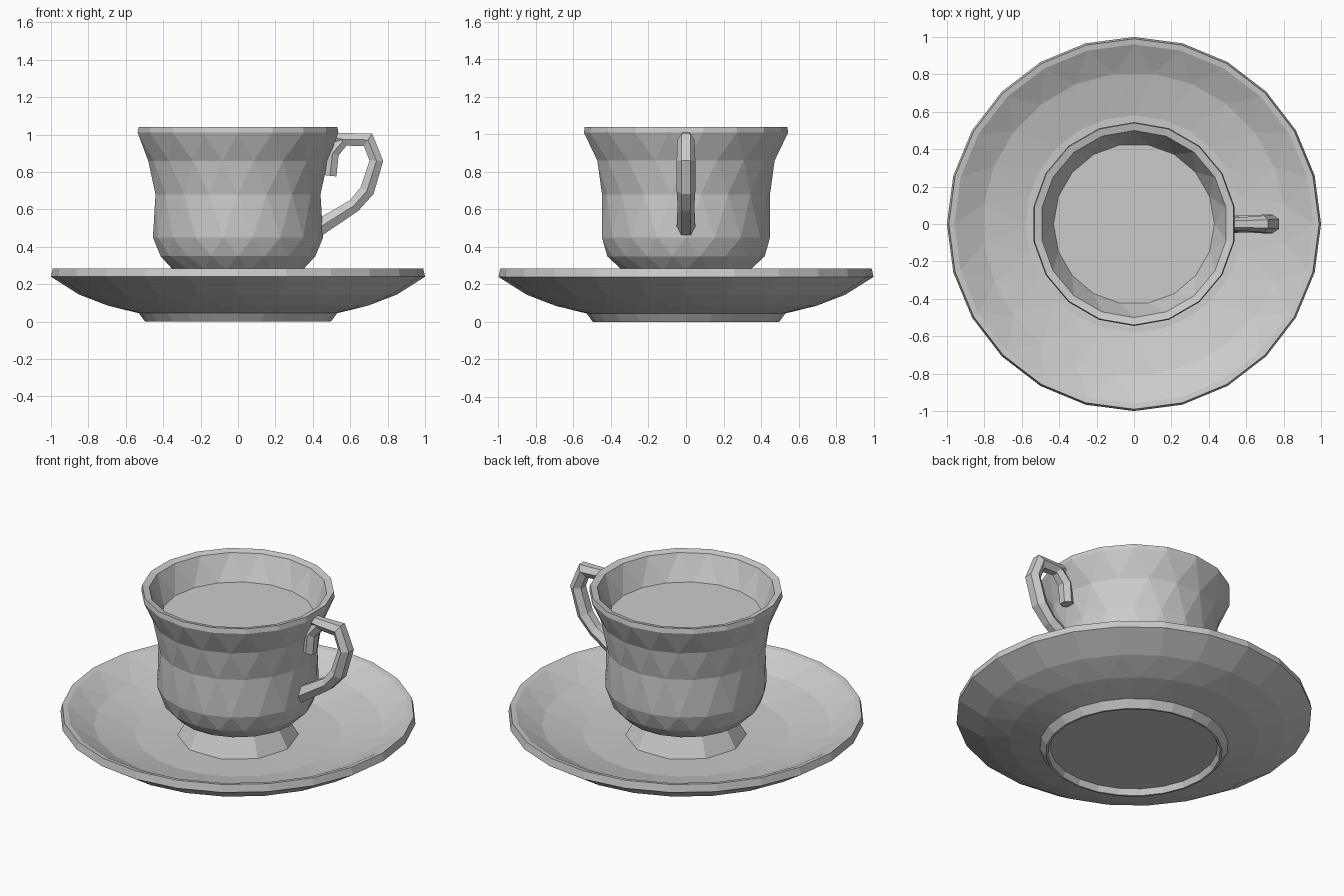
import bpy, bmesh, math
from mathutils import Vector

if "Cube" in bpy.data.objects:
    bpy.data.objects.remove(bpy.data.objects["Cube"])


def finish(name, bm):
    bmesh.ops.recalc_face_normals(bm, faces=bm.faces)
    mesh = bpy.data.meshes.new(name)
    bm.to_mesh(mesh)
    bm.free()
    obj = bpy.data.objects.new(name, mesh)
    bpy.context.collection.objects.link(obj)
    return obj


def lathe(name, profile, sides, stagger=()):
    """Faceted lathe; rings listed in stagger are turned by half a step."""
    bm = bmesh.new()
    rings = []
    for i, (r, z) in enumerate(profile):
        off = 0.5 if i in stagger else 0.0
        rings.append([bm.verts.new((r * math.cos(2 * math.pi * (k + off) / sides),
                                    r * math.sin(2 * math.pi * (k + off) / sides), z))
                      for k in range(sides)])
    for i in range(len(rings) - 1):
        a, b = rings[i], rings[i + 1]
        sa, sb = i in stagger, (i + 1) in stagger
        for k in range(sides):
            n = (k + 1) % sides
            if sa == sb:
                bm.faces.new((a[k], a[n], b[n], b[k]))
            elif sb:
                bm.faces.new((a[k], a[n], b[k]))
                bm.faces.new((a[n], b[n], b[k]))
            else:
                bm.faces.new((a[k], b[n], b[k]))
                bm.faces.new((a[k], a[n], b[n]))
    bm.faces.new(rings[0])
    bm.faces.new(rings[-1])
    return finish(name, bm)


def sweep(name, path, sides=6):
    """Tube along an xz path of (x, z, half thickness, half width)."""
    bm = bmesh.new()
    rings = []
    for i, (x, z, t, w) in enumerate(path):
        p, q = path[max(i - 1, 0)], path[min(i + 1, len(path) - 1)]
        d = Vector((q[0] - p[0], 0, q[1] - p[1])).normalized()
        normal = Vector((-d.z, 0, d.x))
        ring = []
        for k in range(sides):
            a = 2 * math.pi * k / sides
            v = Vector((x, 0, z)) + normal * (t * math.sin(a))
            v.y = w * math.cos(a)
            ring.append(bm.verts.new(v))
        rings.append(ring)
    for a, b in zip(rings, rings[1:]):
        for k in range(sides):
            n = (k + 1) % sides
            bm.faces.new((a[k], a[n], b[n], b[k]))
    bm.faces.new(rings[0])
    bm.faces.new(rings[-1])
    return finish(name, bm)


# saucer with recessed foot ring underneath
lathe("saucer", [(0.47, 0.035), (0.485, 0.0), (0.497, 0.0), (0.53, 0.045),
                 (0.70, 0.085), (0.85, 0.145), (1.0, 0.24), (0.99, 0.285), (0.96, 0.28),
                 (0.81, 0.20), (0.58, 0.145), (0.33, 0.135)], 24, stagger=(4, 9))

# flared pedestal below the cup
lathe("cup_foot", [(0.34, 0.135), (0.25, 0.29)], 10)

# cup wall, rim and flat drink surface
lathe("cup", [(0.35, 0.28), (0.42, 0.35), (0.455, 0.45), (0.448, 0.68), (0.48, 0.86),
              (0.545, 1.01), (0.54, 1.04), (0.50, 1.03), (0.43, 0.88)],
      18, stagger=(1, 3, 5, 6, 7))

# handle loop
sweep("handle", [(0.51, 0.985, 0.03, 0.035), (0.56, 0.975, 0.038, 0.035), (0.695, 0.972, 0.047, 0.045),
                 (0.74, 0.86, 0.042, 0.05), (0.69, 0.70, 0.045, 0.05),
                 (0.62, 0.62, 0.042, 0.045), (0.43, 0.50, 0.05, 0.05)])

# small curl under the top of the handle
sweep("handle_curl", [(0.56, 0.965, 0.035, 0.04), (0.505, 0.90, 0.04, 0.045),
                      (0.492, 0.78, 0.04, 0.04)])
